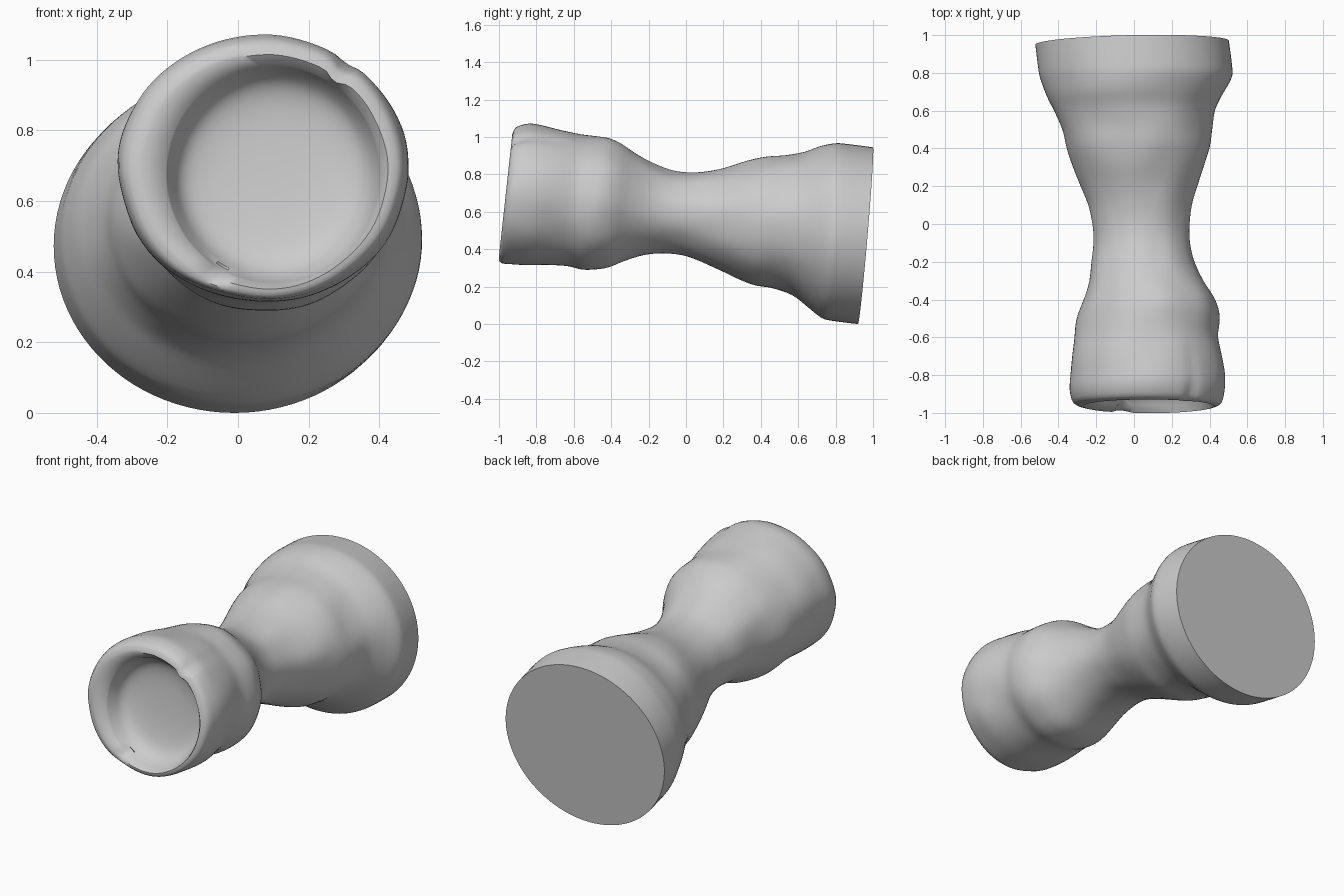
import bpy, bmesh, math
from mathutils import Vector, noise

if "Cube" in bpy.data.objects:
    bpy.data.objects.remove(bpy.data.objects["Cube"])

SEG, STEPS = 96, 3

# Outer wall sections, front to back: (y, left, right, bottom, top)
OUTER = [
    (-.965, -.270, .425, .350, 1.015), (-.948, -.318, .462, .325, 1.052),
    (-.88, -.337, .480, .318, 1.07), (-.80, -.335, .482, .315, 1.06),
    (-.70, -.330, .465, .318, 1.04), (-.60, -.315, .445, .310, 1.015),
    (-.52, -.303, .450, .288, 1.005), (-.45, -.283, .445, .290, .995),
    (-.38, -.260, .420, .305, .965), (-.30, -.240, .370, .340, .915),
    (-.20, -.225, .320, .370, .862), (-.10, -.215, .297, .380, .822),
    (.00, -.220, .294, .368, .810), (.10, -.240, .305, .333, .820),
    (.20, -.280, .335, .290, .840), (.30, -.320, .370, .245, .870),
    (.40, -.355, .400, .207, .895), (.50, -.380, .412, .190, .903),
    (.60, -.420, .430, .155, .920), (.68, -.460, .470, .095, .950),
    (.76, -.490, .515, .035, .966), (.82, -.505, .520, .018, .963),
    (.96, -.522, .502, .000, .945)]

# Shallow hollow of the cup, from its floor out to the rim
INNER = [
    (-.815, .04, .14, .65, .73), (-.82, -.06, .24, .55, .82),
    (-.835, -.13, .32, .46, .89), (-.86, -.165, .365, .41, .935),
    (-.90, -.185, .39, .38, .965), (-.94, -.205, .405, .365, .985)]


def smooth_rows(rows):
    out = []
    for i in range(len(rows) - 1):
        p = [rows[min(max(i + d, 0), len(rows) - 1)] for d in (-1, 0, 1, 2)]
        for j in range(STEPS):
            t = j / STEPS
            out.append([.5 * (2 * b + (c - a) * t + (2 * a - 5 * b + 4 * c - d) * t * t
                              + (3 * b - a - 3 * c + d) * t ** 3)
                        for a, b, c, d in zip(*p)])
    return out + [list(rows[-1])]


def gauss(d, width):
    return math.exp(-(d / width) ** 2)


def ring_point(row, k, outer):
    y, left, right, low, high = row
    a = 2 * math.pi * k / SEG
    cx, cz = (left + right) / 2, (low + high) / 2
    r = 1.0
    # slight hand-worked unevenness
    if outer:
        p = Vector((math.cos(a) * 2, y * 5, math.sin(a) * 2))
        r += .022 * noise.noise(p) * min(1, max(0, (.85 - y) * 3))
        # groove down the upper right of the cup
        fade = 1 / (1 + math.exp((y + .70) * 30)) * min(1, max(.3, (-.8 - y) * 8))
        r -= .055 * gauss(a - math.radians(54), .08) * fade
    x = cx + (right - left) / 2 * math.cos(a) * r
    z = cz + (high - low) / 2 * math.sin(a) * r
    slant = .085 + .025 * min(1, max(0, -y))
    y2 = y + slant * (z - cz) + .022 * x * max(0, y)
    # nick in the lower left of the rim
    if y < -.9:
        y2 += .035 * gauss(math.hypot(x + .06, z - .40), .03)
    return (x, y2, z)


bm = bmesh.new()
rings = []
for rows, outer in ((INNER, False), (OUTER, True)):
    for row in smooth_rows(rows):
        rings.append([bm.verts.new(ring_point(row, k, outer)) for k in range(SEG)])
for a, b in zip(rings, rings[1:]):
    for k in range(SEG):
        m = (k + 1) % SEG
        bm.faces.new((a[k], a[m], b[m], b[k]))
# cup floor and flat foot
bm.faces.new(rings[0])
bm.faces.new(rings[-1])
bmesh.ops.recalc_face_normals(bm, faces=bm.faces)

# stand on z = 0
lift = min(v.co.z for v in bm.verts)
for v in bm.verts:
    v.co.z -= lift

mesh = bpy.data.meshes.new("goblet")
bm.to_mesh(mesh)
bm.free()
goblet = bpy.data.objects.new("goblet", mesh)
bpy.context.collection.objects.link(goblet)
bpy.context.view_layer.objects.active = goblet
goblet.select_set(True)
bpy.ops.object.shade_smooth_by_angle(angle=math.radians(50))
